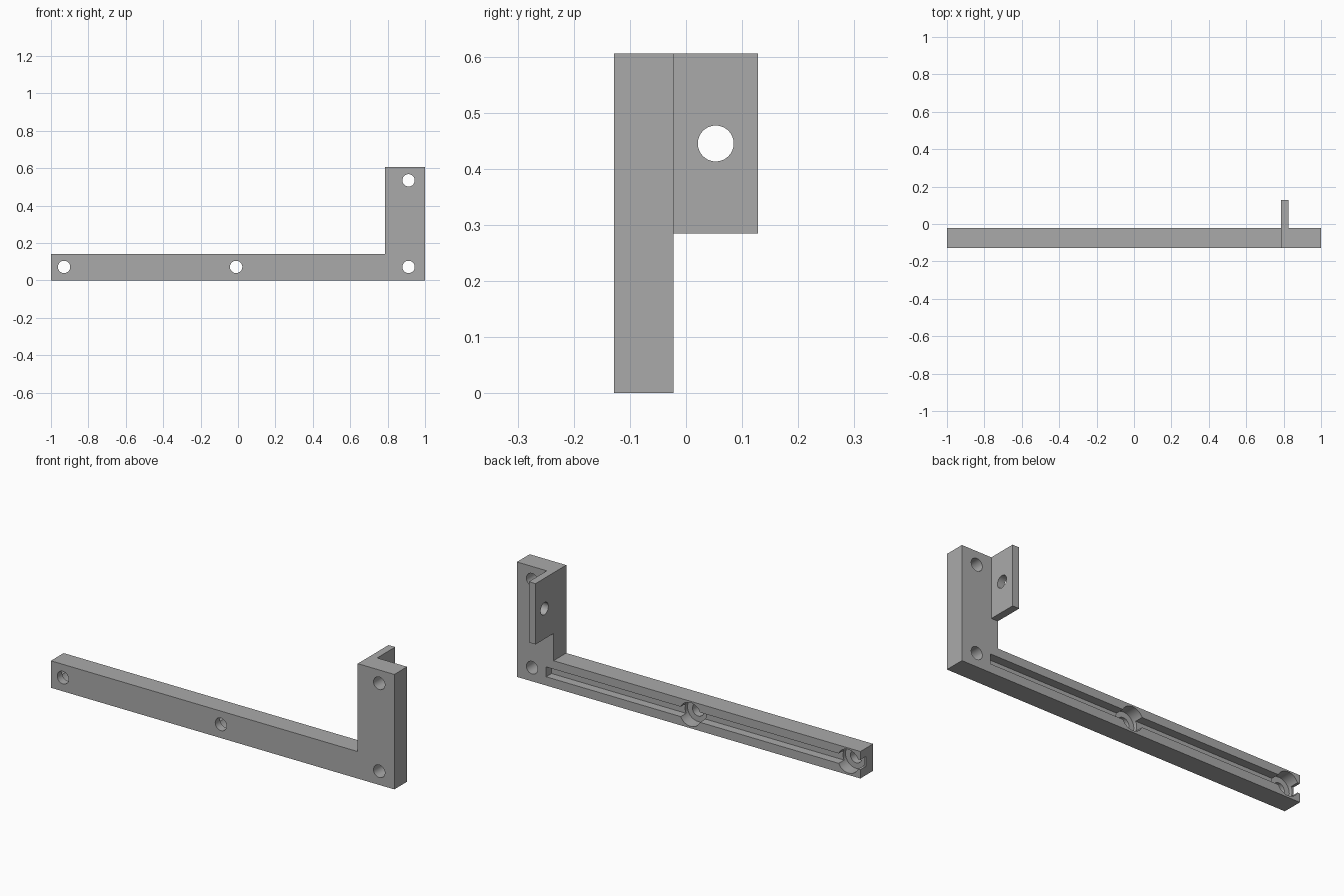
import bpy
import bmesh
from math import pi
from mathutils import Matrix, Vector

cube = bpy.data.objects.get("Cube")
if cube:
    bpy.data.objects.remove(cube, do_unlink=True)

FRONT, BACK, TAB_BACK = -0.128, -0.022, 0.128
INNER, TOP, BAR_TOP = 0.787, 0.605, 0.142
MID_Z = 0.072

grey = bpy.data.materials.new("plain grey")
grey.use_nodes = True
colour = (0.4, 0.4, 0.4, 1)
grey.diffuse_color = colour
grey.node_tree.nodes["Principled BSDF"].inputs["Base Color"].default_value = colour


def make_object(name, bm):
    bmesh.ops.recalc_face_normals(bm, faces=bm.faces)
    mesh = bpy.data.meshes.new(name)
    bm.to_mesh(mesh)
    bm.free()
    mesh.materials.append(grey)
    obj = bpy.data.objects.new(name, mesh)
    bpy.context.collection.objects.link(obj)
    return obj


def box(name, low, high):
    low, high = Vector(low), Vector(high)
    bm = bmesh.new()
    bmesh.ops.create_cube(bm, size=1, matrix=Matrix.Translation((low + high) / 2)
                          @ Matrix.Diagonal((high - low).to_4d()))
    return make_object(name, bm)


def cylinder(name, centre, radius, length, axis):
    turn = Matrix.Rotation(pi / 2, 4, "X" if axis == "Y" else "Y")
    bm = bmesh.new()
    bmesh.ops.create_cone(bm, cap_ends=True, segments=48, radius1=radius,
                          radius2=radius, depth=length,
                          matrix=Matrix.Translation(centre) @ turn)
    return make_object(name, bm)


def combine(target, other, operation):
    bpy.context.view_layer.objects.active = target
    mod = target.modifiers.new(operation.title(), "BOOLEAN")
    mod.operation, mod.solver, mod.object = operation, "EXACT", other
    bpy.ops.object.modifier_apply(modifier=mod.name)
    bpy.data.objects.remove(other, do_unlink=True)


# L-shaped body extruded from its front outline
bm = bmesh.new()
outline = [(-1, 0), (1, 0), (1, TOP), (INNER, TOP), (INNER, BAR_TOP), (-1, BAR_TOP)]
face = bm.faces.new([bm.verts.new((x, FRONT, z)) for x, z in outline])
extruded = bmesh.ops.extrude_face_region(bm, geom=[face])["geom"]
bmesh.ops.translate(bm, vec=(0, BACK - FRONT, 0),
                    verts=[v for v in extruded if isinstance(v, bmesh.types.BMVert)])
bracket = make_object("angle_bracket", bm)

# Mounting tab standing out of the back
tab = box("mounting_tab", (INNER, BACK - 0.03, 0.285), (0.826, TAB_BACK, TOP))
combine(bracket, tab, "UNION")
combine(bracket, cylinder("tab_hole", (0.806, 0.053, 0.445), 0.032, 0.1, "X"), "DIFFERENCE")

# Groove along the back, open at the far end
groove = box("back_groove", (-1.1, BACK - 0.045, MID_Z - 0.026), (0.83, 0.05, MID_Z + 0.026))
combine(bracket, groove, "DIFFERENCE")

# Wide round pockets behind the two bar holes
for x in (-0.93, -0.01):
    pocket = cylinder("pocket", (x, BACK, MID_Z), 0.062, 0.13, "Y")
    combine(bracket, pocket, "DIFFERENCE")

# Screw holes from front to back
for x, z in ((-0.93, MID_Z), (-0.01, MID_Z), (0.912, MID_Z), (0.912, 0.535)):
    hole = cylinder("screw_hole", (x, FRONT, z), 0.033, 0.4, "Y")
    combine(bracket, hole, "DIFFERENCE")

bpy.ops.object.select_all(action="DESELECT")
bracket.select_set(True)
bpy.context.view_layer.objects.active = bracket
bpy.ops.object.shade_smooth_by_angle(angle=pi / 6)
